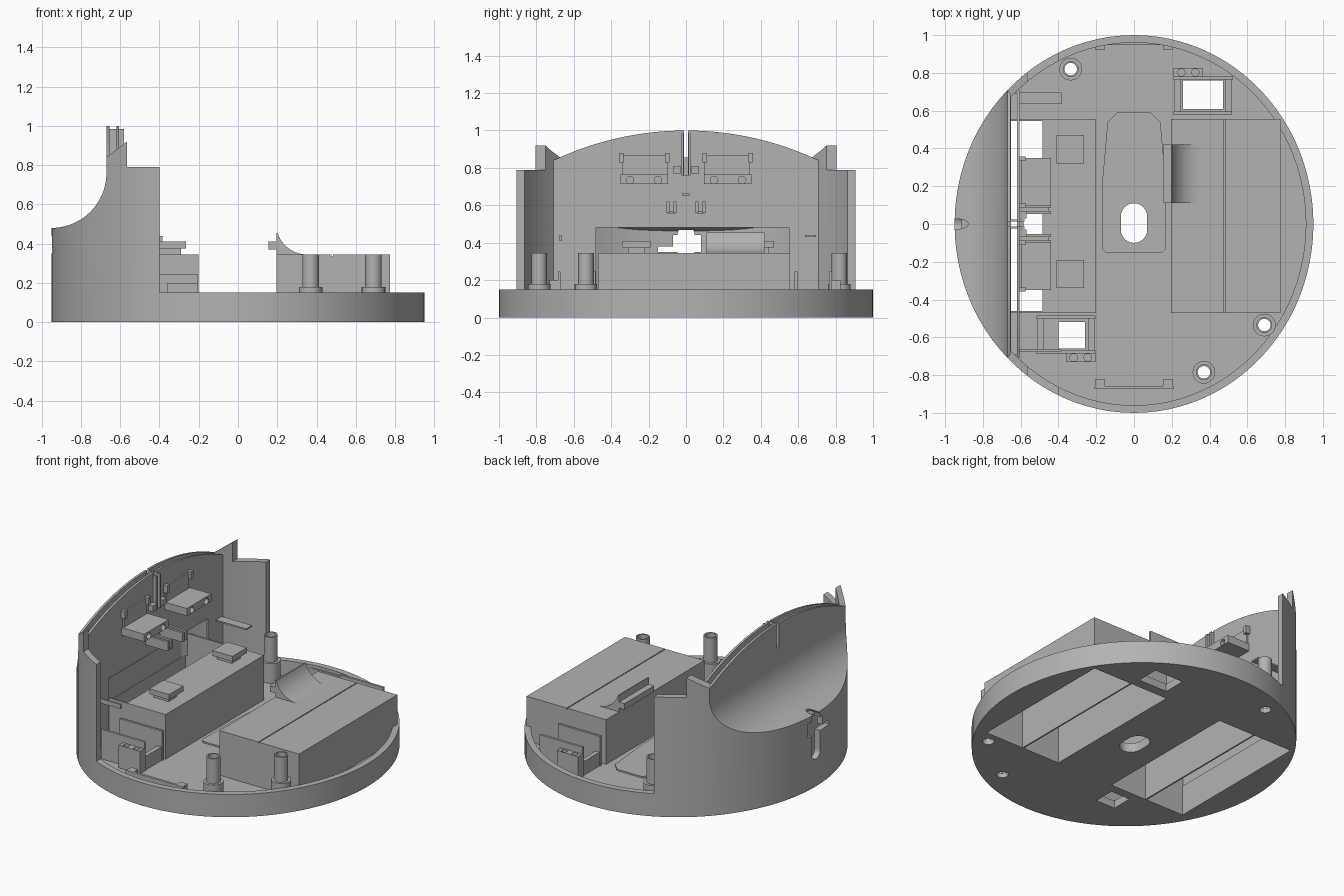
import bpy, bmesh, math
from math import sin, cos, pi, sqrt
from mathutils import Matrix, Vector

cube = bpy.data.objects.get("Cube")
if cube:
    bpy.data.objects.remove(cube, do_unlink=True)

grey = bpy.data.materials.new("plain grey")
grey.use_nodes = True
grey.diffuse_color = (0.45, 0.45, 0.45, 1)
grey.node_tree.nodes["Principled BSDF"].inputs["Base Color"].default_value = (0.45, 0.45, 0.45, 1)

FLOOR = 0.05
BOX_TOP = 0.345


def finish(name, bm):
    bmesh.ops.recalc_face_normals(bm, faces=bm.faces)
    mesh = bpy.data.meshes.new(name)
    bm.to_mesh(mesh)
    bm.free()
    mesh.materials.append(grey)
    ob = bpy.data.objects.new(name, mesh)
    bpy.context.scene.collection.objects.link(ob)
    return ob


def prism(name, outline, lo, hi, axis="z"):
    """Extrude a 2D outline along an axis: z takes (x, y), y takes (x, z), x takes (y, z)."""
    place = {"z": lambda a, b, c: (a, b, c), "y": lambda a, b, c: (a, c, b),
             "x": lambda a, b, c: (c, a, b)}[axis]
    bm = bmesh.new()
    face = bm.faces.new([bm.verts.new(place(a, b, lo)) for a, b in outline])
    geom = bmesh.ops.extrude_face_region(bm, geom=[face])["geom"]
    shift = Vector(place(0, 0, hi - lo))
    bmesh.ops.translate(bm, vec=shift, verts=[v for v in geom if isinstance(v, bmesh.types.BMVert)])
    return finish(name, bm)


def box(name, x0, x1, y0, y1, z0, z1):
    return prism(name, [(x0, y0), (x1, y0), (x1, y1), (x0, y1)], z0, z1)


def oval(rx, ry, cx=0, cy=0, n=96):
    return [(cx + rx * cos(2 * pi * i / n), cy + ry * sin(2 * pi * i / n)) for i in range(n)]


def stadium(r, lo, hi, n=12):
    top = [(r * cos(pi * i / n), hi - r + r * sin(pi * i / n)) for i in range(n + 1)]
    return top + [(-a, lo + hi - b) for a, b in top]


def arc(cx, cz, r, start, end, n=20):
    angles = [start + (end - start) * i / n for i in range(n + 1)]
    return [(cx + r * cos(a), cz + r * sin(a)) for a in angles]


def combine(ob, others, operation="DIFFERENCE"):
    bpy.context.view_layer.objects.active = ob
    for other in others:
        mod = ob.modifiers.new("cut", "BOOLEAN")
        mod.operation, mod.object, mod.solver = operation, other, "EXACT"
        bpy.ops.object.modifier_apply(modifier=mod.name)
        bpy.data.objects.remove(other, do_unlink=True)
    return ob


def smooth(ob):
    bpy.ops.object.select_all(action="DESELECT")
    ob.select_set(True)
    bpy.context.view_layer.objects.active = ob
    bpy.ops.object.shade_smooth_by_angle(angle=math.radians(30))


# Round tray with its openings
posts = [(-0.335, 0.82), (0.37, -0.785), (0.69, -0.535)]
cells = [("left_outer", 0.485, 0.765), ("left_inner", 0.205, 0.475),
         ("right_inner", -0.475, -0.21), ("right_outer", -0.765, -0.485)]
base = prism("base_tray", oval(0.95, 1), 0, 0.15)
cuts = [prism("c", oval(0.91, 0.96), FLOOR, 0.3), prism("c", stadium(0.07, -0.1, 0.11), -1, 1)]
cuts += [box("c", a, b, -0.46, 0.545, -1, 1) for _, a, b in cells]
cuts += [prism("c", oval(0.035, 0.035, x, y, 24), -1, 1) for x, y in posts]
cuts += [box("c", 0.26, 0.47, 0.61, 0.76, -1, 1), box("c", -0.46, -0.26, -0.66, -0.52, -1, 1)]
smooth(combine(base, cuts))

# Raised panel around the central slot
panel = prism("floor_panel", [(-0.17, -0.13), (-0.15, -0.15), (0.15, -0.15), (0.17, -0.13),
                              (0.17, 0.2), (0.14, 0.54), (0.09, 0.59), (-0.09, 0.59),
                              (-0.14, 0.54), (-0.17, 0.2)], FLOOR, FLOOR + 0.01)
combine(panel, [prism("c", stadium(0.07, -0.1, 0.11), -1, 1)])

# Battery boxes, open underneath
for side, x0, x1 in (("right", -0.775, -0.2), ("left", 0.195, 0.775)):
    case = box(side + "_battery_box", x0, x1, -0.47, 0.555, 0.02, BOX_TOP)
    cuts = [box("c", a, b, -0.46, 0.545, -1, BOX_TOP - 0.012) for n, a, b in cells if side in n]
    if side == "right":
        cuts.append(box("c", -0.77, -0.485, -0.46, 0.545, 0.2, 1))
    else:
        cuts.append(box("c", 0.477, 0.483, -1, 1, BOX_TOP - 0.01, 1))
    combine(case, cuts)

# Pads on the right box and curved rest on the left box
for i, y in enumerate((-0.34, 0.32)):
    box(f"pad_{i}", -0.41, -0.265, y, y + 0.15, 0.375, 0.41)
    box(f"pad_stem_{i}", -0.4, -0.29, y + 0.03, y + 0.12, BOX_TOP - 0.005, 0.375)
rest = [(0.155, 0.37), (0.195, 0.37), (0.195, 0.34), (0.34, 0.34)]
rest += arc(0.35, 0.5, 0.155, -pi / 2, -pi + 0.3, 12) + [(0.195, 0.455), (0.195, 0.41), (0.155, 0.41)]
smooth(prism("curved_rest", rest, 0.11, 0.42, "y"))

# Hollow screw posts
for i, (x, y) in enumerate(posts):
    post = prism(f"screw_post_{i}", oval(0.042, 0.042, x, y, 24), FLOOR - 0.02, BOX_TOP)
    combine(post, [prism("c", oval(0.06, 0.06, x, y, 24), FLOOR - 0.02, 0.18)], "UNION")
    smooth(combine(post, [prism("c", oval(0.033, 0.033, x, y, 24), -1, 1)]))

# Tall rear shell with a concave scoop
cove = arc(-0.95, 0.76, 0.28, 0, -pi / 2)
outside = [(-0.4, 0), (-0.4, 0.79), (-0.565, 0.79), (-0.565, 0.92), (-0.67, 0.84)]
outside += cove + [(-0.97, 0.47), (-0.97, 0)]
shell = combine(prism("rear_shell", outside, -1.1, 1.1, "y"),
                [prism("c", oval(0.95, 1), -0.1, 1.2)], "INTERSECT")
inside = [(-0.3, FLOOR), (-0.3, 1.2), (-0.655, 1.2)] + arc(-0.95, 0.76, 0.3, 0, -pi / 2)
inside += [(-1, 0.45), (-1, FLOOR)]
hollow = combine(prism("c", inside, -1.1, 1.1, "y"),
                 [prism("c", oval(0.91, 0.96), FLOOR, 1.3)], "INTERSECT")
well = box("c", -0.765, -0.3, -0.46, 0.545, -1, 0.2)
cable_slot = prism("c", stadium(0.045, 0.18, 0.49), -1.1, -0.88, "x")
socket = box("c", -1.1, -0.88, -0.07, 0.08, 0.35, 0.44)
stub = box("c", -1.1, -0.88, -0.15, 0.0, 0.35, 0.38)
smooth(combine(shell, [hollow, well, cable_slot, socket, stub]))

# Twin arched fins with a centre slit
R = 1.655
top = [(R * sin(a), 1 - R + R * cos(a)) for a in [0.443 - 0.886 * i / 32 for i in range(33)]]
for name, x, bottom in (("outer_fin", -0.67, 0.74), ("inner_wall", -0.62, FLOOR)):
    fin = prism(name, [(-top[0][0], bottom), (top[0][0], bottom)] + top, x, x + 0.015, "x")
    cuts = [box("c", -1, 0, -0.012, 0.012, 0.76, 1.1)]
    if name == "inner_wall":
        cuts.append(box("c", -1, 0, -0.48, 0.55, 0, 0.48))
    smooth(combine(fin, cuts))
for s in (-1, 1):
    y0, y1 = sorted((s * 0.013, s * 0.025))
    box("slit_cheek", -0.655, -0.58, y0, y1, 0.76, 0.985)
    y0, y1 = sorted((s * 0.69, s * 0.7))
    box("fin_end", -0.655, -0.605, y0, y1, FLOOR, 0.84)

# Shelves, hooks and prongs on the inner wall
for s in (-1, 1):
    shelf = box("wall_shelf", -0.61, -0.44, min(s * 0.095, s * 0.35), max(s * 0.095, s * 0.35), 0.715, 0.765)
    combine(shelf, [prism("c", oval(0.02, 0.02, s * y, 0.735, 16), -0.5, -0.4, "x") for y in (0.15, 0.3)])
    for y in (0.1, 0.345):
        box("shelf_hook", -0.61, -0.575, s * y - 0.012, s * y + 0.012, 0.83, 0.88)
    box("shelf_back_rail", -0.61, -0.595, s * 0.22 - 0.12, s * 0.22 + 0.12, 0.765, 0.87)
    box("side_hook", -0.61, -0.57, s * 0.05 - 0.02, s * 0.05 + 0.02, 0.77, 0.81)
    for y in (0.06, 0.095):
        box("wall_prong", -0.61, -0.44, s * y - 0.008, s * y + 0.008, 0.56, 0.62)
    box("prong_bridge", -0.61, -0.45, s * 0.078 - 0.02, s * 0.078 + 0.02, 0.555, 0.57)
box("centre_stop", -0.61, -0.585, -0.02, 0.02, 0.65, 0.665)
box("side_bar", -0.61, -0.385, 0.635, 0.695, 0.43, 0.44)
box("thin_bar", -0.61, -0.385, -0.675, -0.665, 0.41, 0.44)

# Switch brackets around the floor windows, the second turned half a circle
for name, ox, oy, s in (("right_switch", -0.36, -0.59, 1), ("left_switch", 0.365, 0.685, -1)):
    parts = [("back", -0.155, 0.155, 0.09, 0.105, 0.245), ("front", -0.16, 0.155, -0.095, -0.08, 0.245),
             ("side_a", -0.15, -0.12, -0.08, 0.09, 0.14), ("side_b", 0.12, 0.15, -0.08, 0.09, 0.14),
             ("terminal", 0.0, 0.155, -0.14, -0.095, 0.2)]
    for part, x0, x1, y0, y1, z1 in parts:
        xs, ys = sorted((ox + s * x0, ox + s * x1)), sorted((oy + s * y0, oy + s * y1))
        ob = box(f"{name}_{part}", *xs, *ys, FLOOR - 0.01, z1)
        if part == "terminal":
            combine(ob, [prism("c", oval(0.02, 0.02, ox + s * x, oy - s * 0.117, 16), 0.15, 1)
                         for x in (0.04, 0.115)])

# Rim clips front and back
for s, y in ((-1, -0.865), (1, 0.955)):
    box("clip_rail", -0.21, 0.21, y - 0.008, y + 0.008, FLOOR, 0.13)
    for x in (-0.18, 0.18):
        box("clip_block", x - 0.025, x + 0.025, y - 0.035 if s > 0 else y, y if s > 0 else y + 0.045, FLOOR, 0.13)
